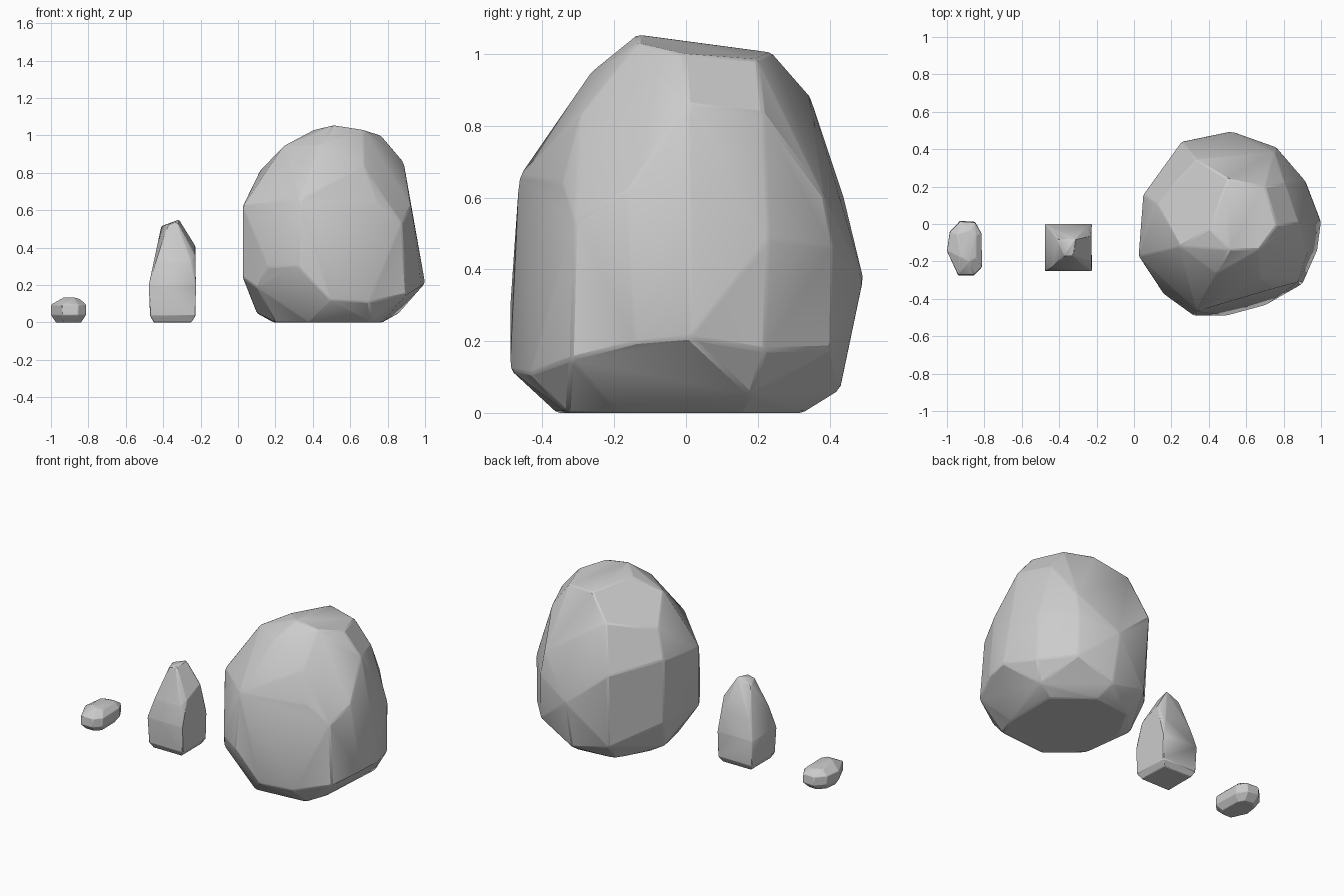
import bpy, bmesh, math


def rock(name, corners, bevel, flat_angle):
    """Faceted stone: hull around its corner points, near-flat facets merged, edges worn."""
    bm = bmesh.new()
    for c in corners:
        bm.verts.new(c)
    bmesh.ops.convex_hull(bm, input=bm.verts[:])
    loose = [v for v in bm.verts if not v.link_faces]
    bmesh.ops.delete(bm, geom=loose, context='VERTS')
    bmesh.ops.dissolve_limit(bm, angle_limit=math.radians(flat_angle),
                             verts=bm.verts[:], edges=bm.edges[:])
    bmesh.ops.recalc_face_normals(bm, faces=bm.faces[:])
    me = bpy.data.meshes.new(name)
    bm.to_mesh(me)
    bm.free()
    ob = bpy.data.objects.new(name, me)
    bpy.context.collection.objects.link(ob)
    mod = ob.modifiers.new("worn_edges", 'BEVEL')
    mod.width = bevel
    mod.segments = 1
    mod.limit_method = 'ANGLE'
    mod.angle_limit = math.radians(8)
    bpy.ops.object.select_all(action='DESELECT')
    bpy.context.view_layer.objects.active = ob
    ob.select_set(True)
    bpy.ops.object.shade_smooth_by_angle(angle=math.radians(18))
    return ob


# Large boulder: crown, shoulders, waist, foot
crown = [(.405, -.025, 1.03), (.51, -.135, 1.055), (.67, -.135, 1.03),
         (.765, -.005, 1.0), (.70, .20, .985), (.505, .24, 1.005)]
shoulders = [(.245, -.12, .945), (.44, -.265, .95), (.675, -.295, .83),
             (.885, .005, .86), (.81, .215, .835), (.335, .345, .885), (.12, .11, .815)]
waist = [(.335, -.465, .66), (.745, -.345, .64), (.875, -.31, .535), (.925, -.16, .62),
         (.915, .23, .485), (.75, .385, .605), (.76, .41, .46), (.52, .495, .375),
         (.255, .44, .60), (.05, .155, .65), (.025, -.17, .62)]
foot = [(.32, -.49, .30), (.495, -.49, .12), (.70, -.435, .11), (.90, -.32, .15),
        (.98, -.14, .195), (1.0, .01, .21), (.92, .22, .175), (.76, .405, .18),
        (.52, .43, .065), (.27, .41, .12), (.05, .155, .24), (.025, -.17, .24),
        (.105, -.29, .185), (.16, -.375, .30), (.10, .08, .05), (.86, .18, .05)]
base = [(.38, -.36, 0), (.72, -.33, 0), (.77, -.19, 0), (.77, .15, 0),
        (.55, .325, 0), (.30, .30, 0), (.19, .10, 0), (.20, -.20, 0)]
rock("large_boulder", crown + shoulders + waist + foot + base, .008, 7)

# Tall standing stone: stacked four-sided rings (x0, x1, y0, y1, z) and a skewed tip
standing = []
for x0, x1, y0, y1, z in [(-.45, -.25, -.225, -.025, 0), (-.47, -.227, -.245, -.005, .035),
                          (-.477, -.225, -.252, 0, .2), (-.437, -.252, -.235, -.02, .325)]:
    standing += [(x, y, z) for x in (x0, x1) for y in (y0, y1)]
standing += [(-.228, -.2, .36), (-.228, -.06, .41), (-.41, -.085, .515),
             (-.315, -.08, .55), (-.325, -.17, .535), (-.375, -.17, .525)]
rock("standing_stone", standing, .004, 5)

# Small pebble: top facet, widest outline, base
pebble = [(x, y, z) for x, y, z in [
    (-.945, -.055, .125), (-.87, -.03, .12), (-.845, -.06, .122), (-.845, -.18, .125),
    (-.88, -.20, .135), (-.93, -.175, .135)]]
outline = [(-.93, .017), (-.85, .012), (-.815, -.05), (-.813, -.23),
           (-.855, -.275), (-.94, -.275), (-1.0, -.145), (-.985, -.04)]
for z, s in [(.095, .97), (.04, 1.0), (0, .72)]:
    pebble += [(-.907 + (x + .907) * (s if z == 0 else 1),
                -.13 + (y + .13) * s, z) for x, y in outline]
rock("pebble", pebble, .003, 8)
